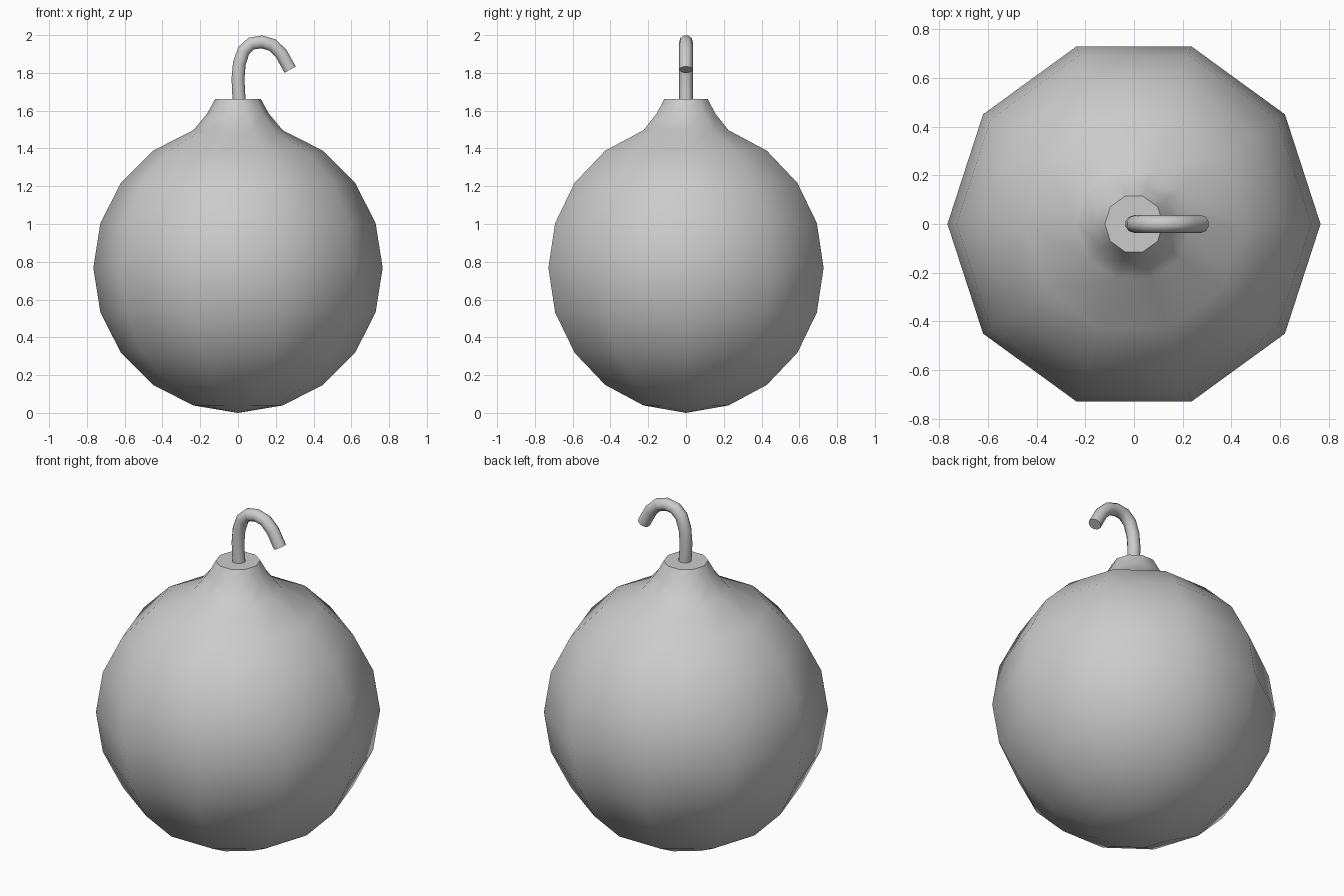
import bpy, bmesh
from math import sin, cos, pi, radians

if "Cube" in bpy.data.objects:
    bpy.data.objects.remove(bpy.data.objects["Cube"])

SIDES = 10
R, CZ = 0.766, 0.768


def smooth(obj, angle):
    bpy.ops.object.select_all(action='DESELECT')
    obj.select_set(True)
    bpy.context.view_layer.objects.active = obj
    bpy.ops.object.shade_smooth_by_angle(angle=radians(angle))


def lathe(name, profile, bottom_z):
    """Revolve (radius, z) points; pole at the bottom, flat cap on top."""
    bm = bmesh.new()
    pole = bm.verts.new((0, 0, bottom_z))
    rings = [[bm.verts.new((r * cos(2 * pi * i / SIDES), r * sin(2 * pi * i / SIDES), z))
              for i in range(SIDES)] for r, z in profile]
    for i in range(SIDES):
        j = (i + 1) % SIDES
        bm.faces.new((pole, rings[0][j], rings[0][i]))
        for a, b in zip(rings, rings[1:]):
            bm.faces.new((a[i], a[j], b[j], b[i]))
    bm.faces.new(rings[-1])
    bmesh.ops.recalc_face_normals(bm, faces=bm.faces)
    mesh = bpy.data.meshes.new(name)
    bm.to_mesh(mesh)
    bm.free()
    obj = bpy.data.objects.new(name, mesh)
    bpy.context.collection.objects.link(obj)
    return obj


# Round body with a flared neck
profile = [(R * sin(k * pi / 10), CZ - R * cos(k * pi / 10)) for k in range(1, 10)]
profile += [(0.163, 1.585), (0.12, 1.663)]
smooth(lathe("bomb_body", profile, 0.0), 50)

# Bent fuse
path = [(0.01, 1.62), (0.003, 1.70), (0.0, 1.77), (0.007, 1.85), (0.03, 1.918),
        (0.07, 1.955), (0.125, 1.964), (0.182, 1.948), (0.229, 1.902), (0.276, 1.817)]
curve = bpy.data.curves.new("fuse", 'CURVE')
curve.dimensions = '3D'
curve.bevel_depth = 0.036
curve.bevel_resolution = 3
curve.use_fill_caps = True
spline = curve.splines.new('POLY')
spline.points.add(len(path) - 1)
for p, (x, z) in zip(spline.points, path):
    p.co = (x, 0, z, 1)
fuse = bpy.data.objects.new("fuse", curve)
bpy.context.collection.objects.link(fuse)
bpy.ops.object.select_all(action='DESELECT')
fuse.select_set(True)
bpy.context.view_layer.objects.active = fuse
bpy.ops.object.convert(target='MESH')
fuse = bpy.context.view_layer.objects.active

# Weld the end caps, then smooth
bm = bmesh.new()
bm.from_mesh(fuse.data)
bmesh.ops.remove_doubles(bm, verts=bm.verts, dist=0.0005)
bmesh.ops.recalc_face_normals(bm, faces=bm.faces)
bm.to_mesh(fuse.data)
bm.free()
smooth(fuse, 50)
